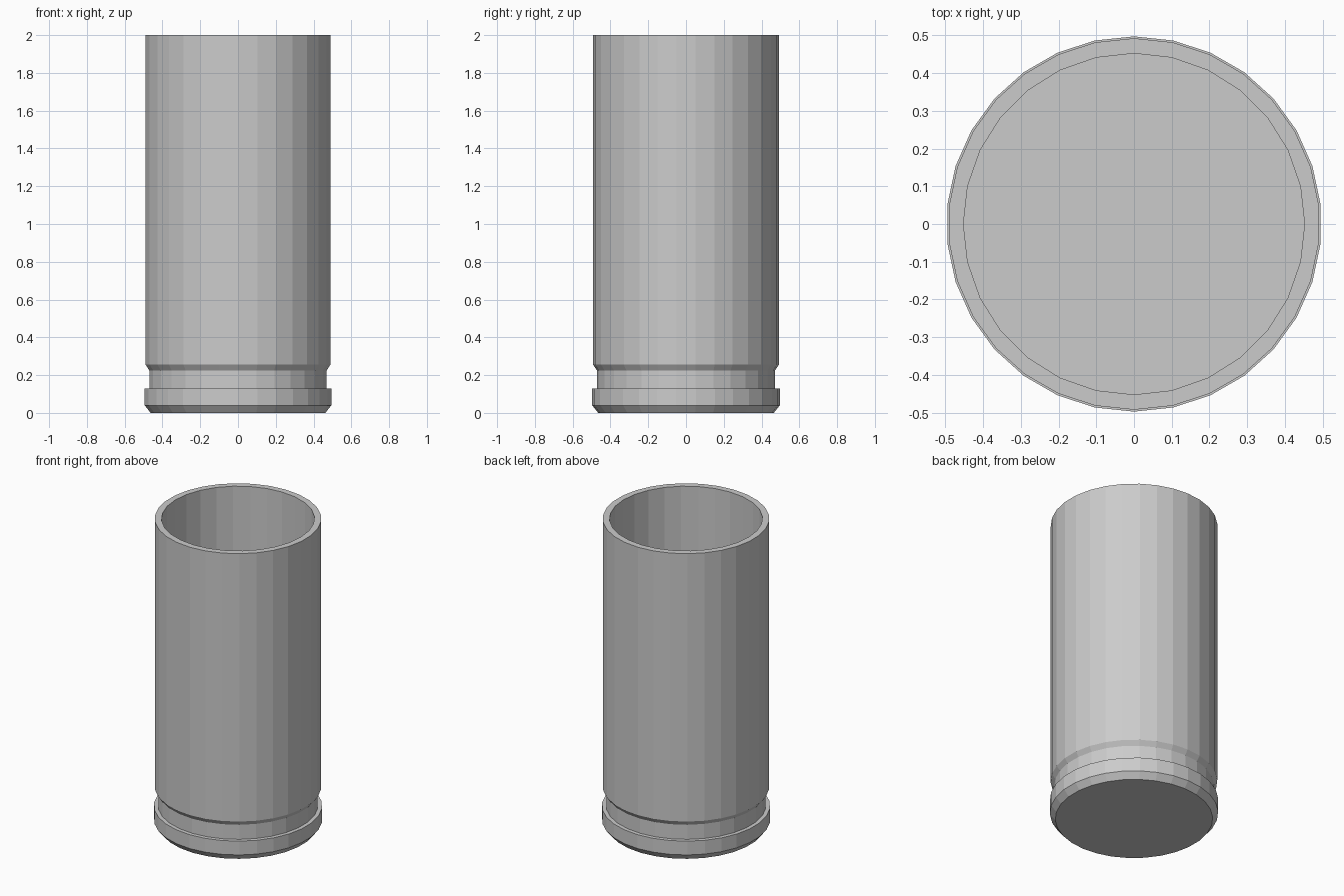
import bpy, bmesh
from math import sin, cos, pi

if "Cube" in bpy.data.objects:
    bpy.data.objects.remove(bpy.data.objects["Cube"])

bm = bmesh.new()


def ring(r, z, n):
    # Ring of n vertices with one corner on the y axis
    vs = [bm.verts.new((r * sin(2 * pi * i / n), r * cos(2 * pi * i / n), z)) for i in range(n)]
    es = [bm.edges.new((vs[i], vs[(i + 1) % n])) for i in range(n)]
    return vs, es


def wall(a, b):
    n = len(a[0])
    for i in range(n):
        j = (i + 1) % n
        bm.faces.new((a[0][i], a[0][j], b[0][j], b[0][i]))


# Outer shell: chamfered base, rim, groove, shoulder, long wall
outer_profile = [(0.465, 0), (0.497, 0.04), (0.497, 0.13), (0.472, 0.13),
                 (0.472, 0.225), (0.492, 0.255), (0.492, 2.0)]
outer = [ring(r, z, 30) for r, z in outer_profile]
for a, b in zip(outer, outer[1:]):
    wall(a, b)
bm.faces.new(outer[0][0])

# Inner bore with flat floor
mouth, floor = ring(0.452, 2.0, 28), ring(0.452, 0.13, 28)
wall(mouth, floor)
bm.faces.new(floor[0])

# Flat lip joining the shell and the bore
bmesh.ops.triangle_fill(bm, use_beauty=True, use_dissolve=False,
                        edges=outer[-1][1] + mouth[1])
bmesh.ops.recalc_face_normals(bm, faces=bm.faces[:])

mesh = bpy.data.meshes.new("casing")
bm.to_mesh(mesh)
bm.free()
bpy.context.collection.objects.link(bpy.data.objects.new("casing", mesh))
